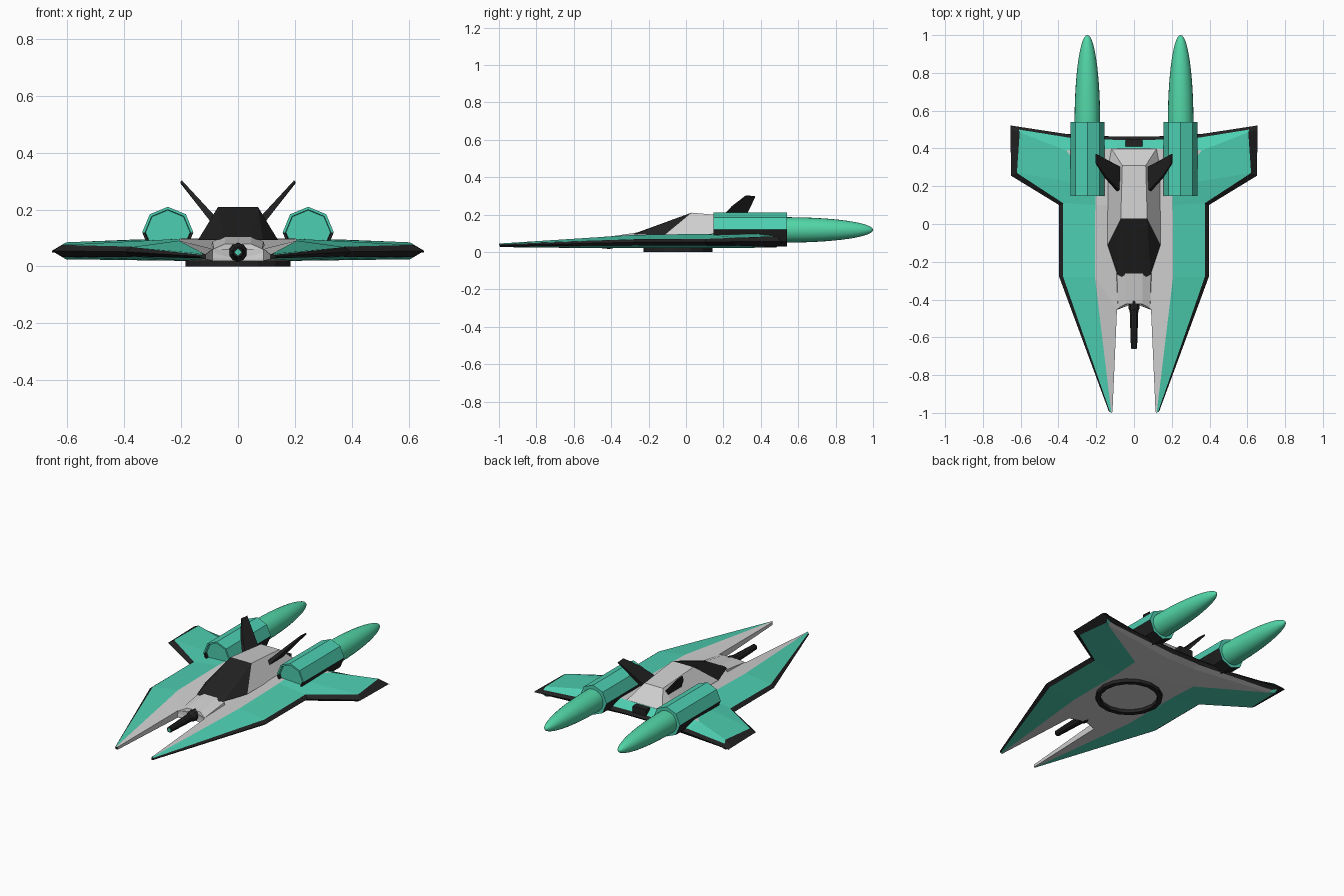
import bpy, bmesh, math

if "Cube" in bpy.data.objects:
    bpy.data.objects.remove(bpy.data.objects["Cube"])

def mat(name, rgb):
    m = bpy.data.materials.new(name)
    m.diffuse_color = (*rgb, 1)
    m.use_nodes = True
    m.node_tree.nodes["Principled BSDF"].inputs["Base Color"].default_value = m.diffuse_color
    return m

TEAL, GREY, BLACK, GREEN = 0, 1, 2, 3
MATS = [mat("teal_paint", (0.075, 0.62, 0.44)), mat("light_grey", (0.63, 0.63, 0.63)),
        mat("near_black", (0.016, 0.016, 0.016)), mat("pod_green", (0.085, 0.67, 0.39))]

def build(name, verts, faces, mirror=False, smooth=False):
    """faces: list of (vertex indices, material); mirror copies everything across x = 0."""
    bm = bmesh.new()
    for s in ((1, -1) if mirror else (1,)):
        vs = [bm.verts.new((x * s, y, z)) for x, y, z in verts]
        for idx, m in faces:
            f = bm.faces.new([vs[i] for i in idx])
            f.material_index = m
            f.smooth = smooth
    bmesh.ops.remove_doubles(bm, verts=bm.verts, dist=0.0005)
    bmesh.ops.dissolve_degenerate(bm, edges=bm.edges, dist=0.0005)
    bmesh.ops.recalc_face_normals(bm, faces=bm.faces)
    me = bpy.data.meshes.new(name)
    bm.to_mesh(me)
    bm.free()
    for m in MATS:
        me.materials.append(m)
    ob = bpy.data.objects.new(name, me)
    bpy.context.collection.objects.link(ob)
    return ob

def lathe(name, cx, cz, rings, n, rule, mirror=False, smooth=False, caps=(TEAL, TEAL)):
    """Rings of (y, radius) around an axis along y; rule(z) gives the face material."""
    verts, faces = [], []
    for y, r in rings:
        for k in range(n):
            a = math.pi / 2 + 2 * math.pi * k / n
            verts.append((cx + r * math.cos(a), y, cz + r * math.sin(a)))
    for i in range(len(rings) - 1):
        for k in range(n):
            q = [i * n + k, i * n + (k + 1) % n, (i + 1) * n + (k + 1) % n, (i + 1) * n + k]
            faces.append((q, rule(sum(verts[j][2] for j in q) / 4)))
    for i, c in zip((0, len(rings) - 1), caps):
        if c is not None:
            faces.append((list(range(i * n, i * n + n)), c))
    return build(name, verts, faces, mirror, smooth)

# Hull: stations from prong tip to trailing edge.
# Points: inner, grey edge, teal edge, rim, underside grey edge
rows = [
    [(.114, -.995, .042), (.12, -1, .045), (.127, -.995, .041), (.134, -.99, .035), (.12, -.995, .026)],
    [(.09, -.45, .062), (.207, -.28, .091), (.375, -.28, .068), (.396, -.28, .052), (.2, -.28, .02)],
    [(.09, .10, .097), (.205, .10, .097), (.375, .11, .07), (.396, .10, .052), (.2, .10, .02)],
    [(.09, .20, .098), (.20, .20, .098), (.62, .27, .076), (.65, .255, .055), (.21, .26, .02)],
    [(.09, .40, .10), (.36, .39, .095), (.605, .485, .085), (.655, .50, .055), (.58, .47, .025)],
    [(.09, .445, .066), (.33, .455, .066), (.61, .50, .068), (.655, .515, .055), (.58, .49, .035)],
    [(.09, .462, .05), (.33, .472, .05), (.61, .515, .05), (.655, .522, .05), (.33, .472, .05)],
]
V, F = [], []
for r, (I, G, B, M, g) in enumerate(rows):
    cy = -.42 if r == 1 else I[1]
    b = (B[0], B[1], 2 * M[2] - B[2])
    V += [(0, cy, I[2]), I, G, B, M, b, g, (I[0], I[1], g[2]), (0, cy, g[2])]
cols = [GREY, GREY, TEAL, BLACK, BLACK, TEAL, GREY, GREY]
for r in range(6):
    for j in range(8):
        if r == 0 and j in (0, 7):
            continue
        m = cols[j]
        if r == 4 and j < 3:
            m = TEAL
        if r == 5:
            m = BLACK
        F.append(([r * 9 + j, r * 9 + j + 1, r * 9 + j + 10, r * 9 + j + 9], m))
F += [([1, 10, 16, 7], GREY), ([1, 2, 3, 4, 5, 6, 7], BLACK), ([9, 10, 16, 17], GREY)]
build("hull", V, F, True)

# Nose block between the prongs
sec = [(0, .104), (.045, .104), (.09, .088), (.1, .05), (0, .025)]
tip = [(0, -.42, .08), (.045, -.425, .08), (.085, -.445, .062), (.092, -.455, .03), (0, -.42, .025)]
V = [(x, -.26, z) for x, z in sec] + tip
build("nose", V, [([i, i + 1, i + 6, i + 5], GREY) for i in range(4)] + [([5, 6, 7, 8, 9], GREY)], True)

# Cabin: dark canopy at the front, grey spine behind
V = [(0, -.288, .094), (.05, -.288, .094), (.088, -.268, .094), (.14, -.11, .094), (.07, .03, .21),
     (0, .03, .21), (.062, .31, .185), (0, .31, .185), (.12, .40, .098), (0, .40, .098), (.14, .30, .094)]
build("cabin", V, [([0, 1, 4, 5], BLACK), ([1, 2, 4], BLACK), ([2, 3, 4], BLACK), ([3, 10, 6, 4], GREY),
                   ([4, 6, 7, 5], GREY), ([10, 8, 6], GREY), ([6, 8, 9, 7], GREY)], True)

# Slanted tail fins: blade outline thickened across its plane
blade = [(.078, .17, .155), (.078, .30, .155), (.20, .37, .296), (.20, .32, .30), (.15, .245, .24)]
thick = [.013, .013, .004, .004, .008]
V = [(x + s * t * .75, y, z - s * t * .65) for s in (1, -1) for (x, y, z), t in zip(blade, thick)]
build("tail_fins", V, [(list(range(5)), BLACK), (list(range(5, 10)), BLACK)] +
      [([i, (i + 1) % 5, 5 + (i + 1) % 5, 5 + i], BLACK) for i in range(5)], True)

# Octagonal engine housings with recessed front, and long smooth pods
lathe("engine_housings", .247, .12, [(.165, .078), (.148, .08), (.148, .09), (.54, .09)], 8,
      lambda z: BLACK if z < .12 else TEAL, True)
pod = [(.52, .067)] + [(.54 + .46 * math.sin(a), .067 * math.cos(a) + .0008)
                       for a in [math.pi / 2 * k / 14 for k in range(15)]]
lathe("engine_pods", .247, .118, pod, 24, lambda z: GREEN, True, True, (GREEN, GREEN))

# Nose gun with a teal core
lathe("nose_gun", 0, .05, [(-.39, .03), (-.41, .034), (-.45, .03), (-.46, .024), (-.66, .017)], 10,
      lambda z: BLACK, caps=(BLACK, BLACK))
lathe("gun_core", 0, .05, [(-.655, .012), (-.662, .012)], 4, lambda z: TEAL)

# Rear vent box on the centre line
V = [(x, y, z) for x in (-.045, .045) for y in (.41, .448) for z in (.05, .102)]
build("rear_vent", V, [(q, BLACK) for q in ([0, 1, 3, 2], [4, 5, 7, 6], [0, 1, 5, 4], [2, 3, 7, 6],
                                            [0, 2, 6, 4], [1, 3, 7, 5])])

# Landing ring under the hull
n = 16
V = [(r * math.cos(2 * math.pi * k / n), -.043 + r * math.sin(2 * math.pi * k / n), z)
     for r, z in ((.185, 0), (.185, .026), (.158, .026), (.158, 0)) for k in range(n)]
build("landing_ring", V, [([i * n + k, i * n + (k + 1) % n, (i + 1) % 4 * n + (k + 1) % n, (i + 1) % 4 * n + k], BLACK)
                          for i in range(4) for k in range(n)])
